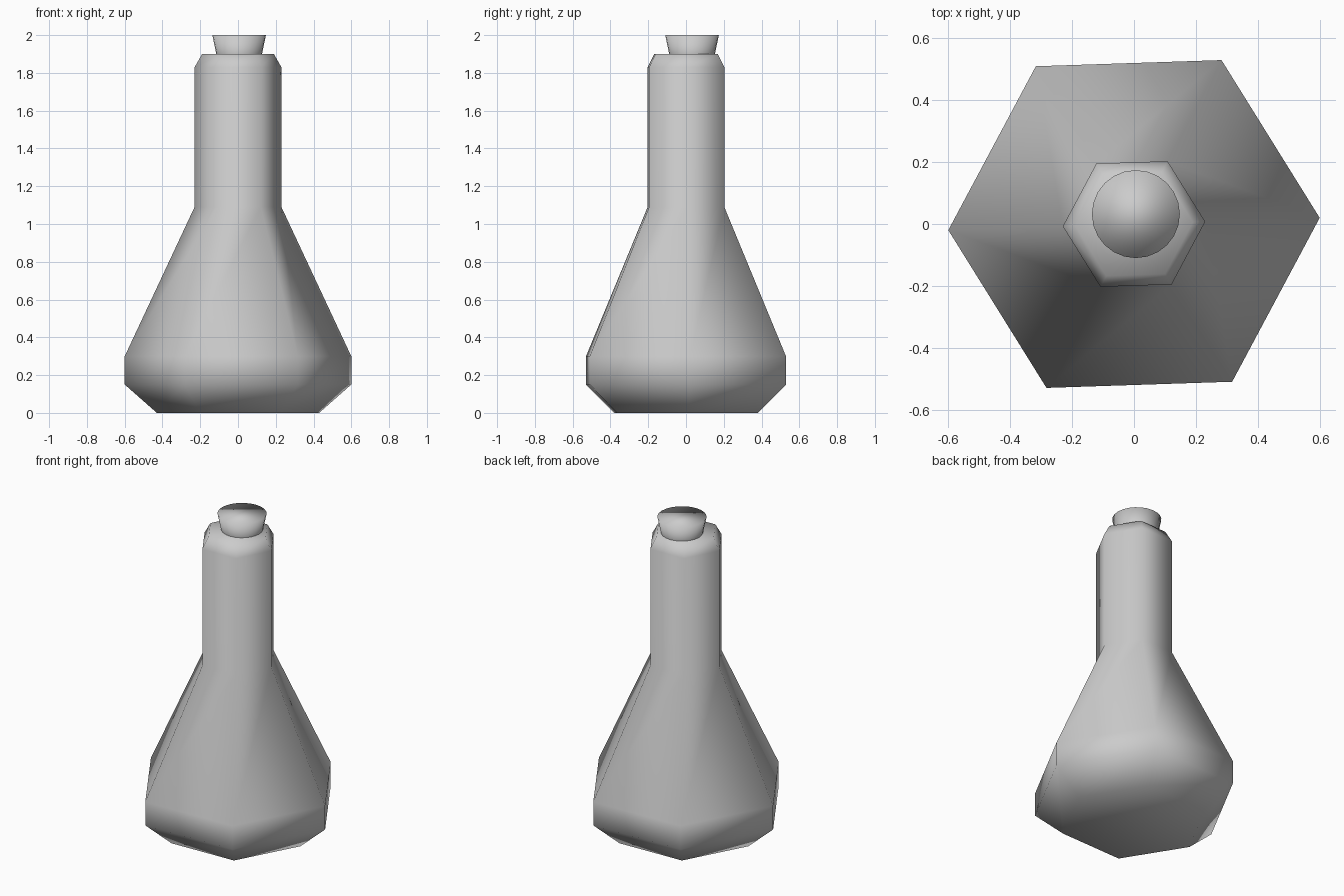
import bpy, bmesh
from math import cos, sin, pi, radians

if "Cube" in bpy.data.objects:
    bpy.data.objects.remove(bpy.data.objects["Cube"])


def lathe(name, profile, sides, turn=0.0, centre=(0, 0)):
    """Stack rings of (radius, z), bridge them and cap both ends."""
    bm = bmesh.new()
    rings = []
    for r, z in profile:
        angles = [turn + 2 * pi * i / sides for i in range(sides)]
        rings.append([bm.verts.new((centre[0] + r * cos(a), centre[1] + r * sin(a), z))
                      for a in angles])
    for low, high in zip(rings, rings[1:]):
        for i in range(sides):
            j = (i + 1) % sides
            bm.faces.new((low[i], low[j], high[j], high[i]))
    bm.faces.new(rings[0][::-1])
    bm.faces.new(rings[-1])
    for f in bm.faces:
        f.smooth = True
    mesh = bpy.data.meshes.new(name)
    bm.to_mesh(mesh)
    bm.free()
    obj = bpy.data.objects.new(name, mesh)
    bpy.context.collection.objects.link(obj)
    return obj


# Six-sided flask: bevelled foot, sloping shoulders, straight neck, bevelled lip
lathe("flask",
      [(0.43, 0), (0.60, 0.15), (0.60, 0.30), (0.23, 1.09), (0.23, 1.83), (0.19, 1.90)],
      6, turn=radians(1.9))

# Tapered round stopper, set slightly off centre in the neck
lathe("stopper", [(0.10, 1.80), (0.142, 2.0)], 24, centre=(0.006, 0.032))
